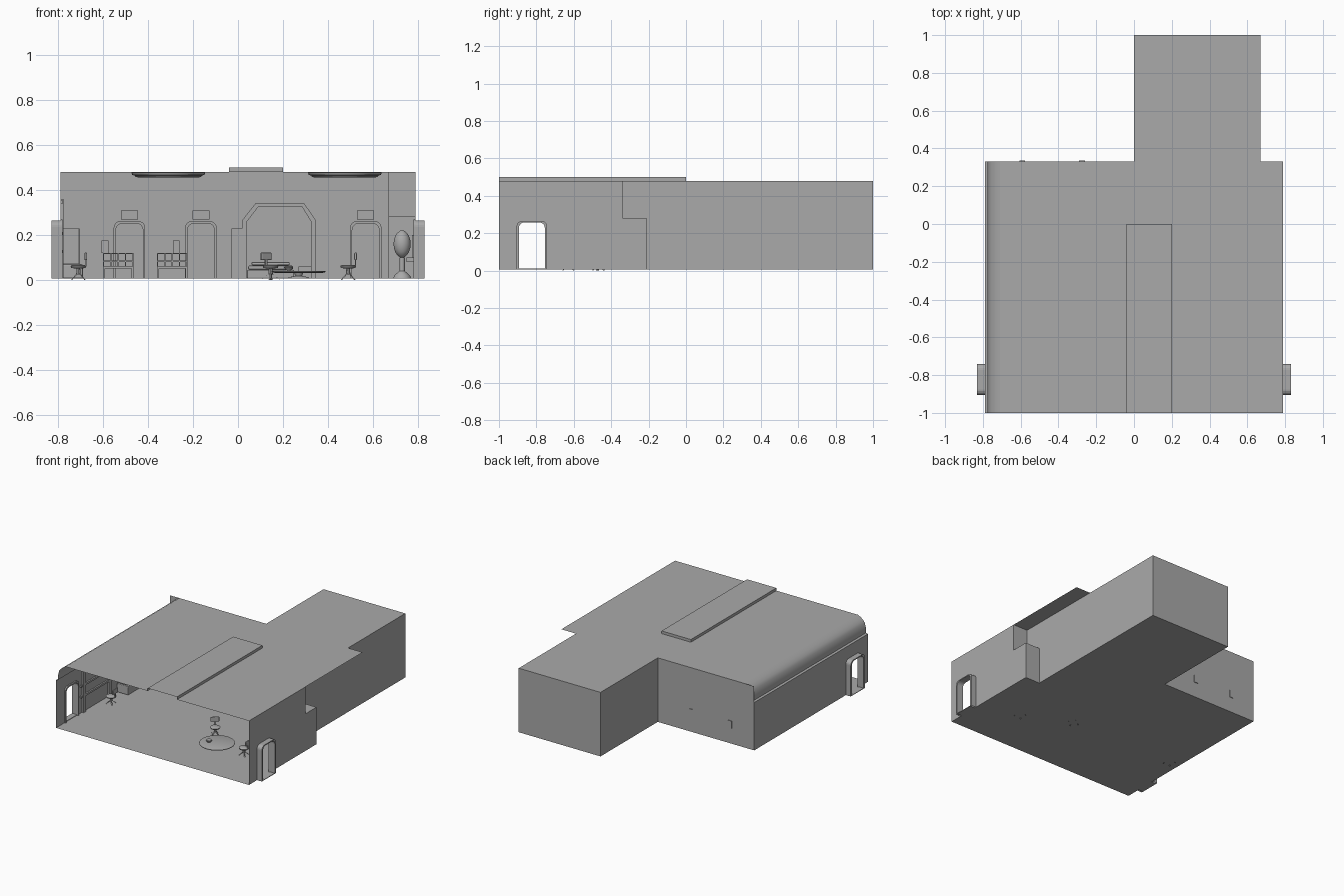
import bpy, bmesh, math
from mathutils import Vector

if "Cube" in bpy.data.objects:
    bpy.data.objects.remove(bpy.data.objects["Cube"])

grey = bpy.data.materials.new("plain grey")
grey.diffuse_color = (0.4, 0.4, 0.4, 1)
grey.use_nodes = True
grey.node_tree.nodes["Principled BSDF"].inputs["Base Color"].default_value = grey.diffuse_color
H, F = 0.48, 0.006          # ceiling and floor heights


def finish(name, bm, smooth=False):
    me = bpy.data.meshes.new(name)
    bm.to_mesh(me)
    bm.free()
    me.materials.append(grey)
    ob = bpy.data.objects.new(name, me)
    bpy.context.collection.objects.link(ob)
    if smooth:
        for p in me.polygons:
            p.use_smooth = True
        me.set_sharp_from_angle(angle=math.radians(40))
    return ob


def sheet(name, pts):
    bm = bmesh.new()
    bm.faces.new([bm.verts.new(p) for p in pts])
    return finish(name, bm)


def box(name, lo, hi, bevel=0):
    bm = bmesh.new()
    bmesh.ops.create_cube(bm, size=1)
    for v in bm.verts:
        v.co = [(l + h) / 2 + c * (h - l) for l, h, c in zip(lo, hi, v.co)]
    if bevel:
        bmesh.ops.bevel(bm, geom=bm.edges[:], offset=bevel, segments=2, profile=0.5, affect='EDGES')
    return finish(name, bm)


def lathe(name, x, y, profile, n=24, sy=1):
    """Turn (radius, z) points round a vertical axis."""
    bm = bmesh.new()
    rows = [[bm.verts.new((x + r * math.cos(i * math.tau / n), y + sy * r * math.sin(i * math.tau / n), z))
             for i in range(n)] for r, z in profile]
    for a, b in zip(rows, rows[1:]):
        for i in range(n):
            j = (i + 1) % n
            bm.faces.new((a[i], a[j], b[j], b[i]))
    bm.faces.new(rows[0][::-1])
    bm.faces.new(rows[-1])
    return finish(name, bm, True)


def arch(c, hw, top, r=0.03, n=5):
    """Door outline, open at the floor, as (across, z) points."""
    pts = [(c - hw, F)]
    for s, a0 in ((-1, math.pi), (1, math.pi / 2)):
        for i in range(n + 1):
            a = a0 - i / n * math.pi / 2
            pts.append((c + s * (hw - r) + r * math.cos(a), top - r + r * math.sin(a)))
    return pts + [(c + hw, F)]


def ring(name, inner, outer, place, d0, d1):
    """Solid frame between two open outlines, from depth d0 to d1."""
    bm = bmesh.new()
    rows = [[bm.verts.new(place(p, d)) for p in o]
            for o, d in ((inner, d0), (outer, d0), (outer, d1), (inner, d1))]
    for k in range(4):
        a, b = rows[k], rows[(k + 1) % 4]
        for i in range(len(a) - 1):
            bm.faces.new((a[i], a[i + 1], b[i + 1], b[i]))
    return finish(name, bm)


def on_side(p, x):
    return (x, p[0], p[1])


def on_back(p, y):
    return (p[0], y, p[1])


# floor and ceiling (the ceiling has a raised slot open at the front)
sheet("floor", [(x, y, F) for x, y in ((-.79, -1), (.79, -1), (.79, -.21), (.67, -.21), (.67, 1),
                                       (0, 1), (0, .33), (-.79, .33))])
sheet("ceiling", [(x, y, H) for x, y in ((-.71, -1), (-.04, -1), (-.04, 0), (.2, 0), (.2, -1), (.79, -1),
                                         (.79, .33), (.67, .33), (.67, 1), (0, 1), (0, .33), (-.71, .33))])
sheet("slot_top", [(-.04, -1, .5), (.2, -1, .5), (.2, 0, .5), (-.04, 0, .5)])
for x in (-.04, .2):
    sheet("slot_side", [(x, -1, H), (x, 0, H), (x, 0, .5), (x, -1, .5)])
sheet("slot_end", [(-.04, 0, H), (.2, 0, H), (.2, 0, .5), (-.04, 0, .5)])

# side walls with door openings and short door tunnels
DY = -.824
door = arch(DY, .069, .258)
door_out = arch(DY, .082, .265)
for s, back, top in ((1, -.34, H), (-1, .33, .36)):
    x = s * .79
    sheet("side_wall", [on_side(p, x) for p in [(-1, F)] + door + [(back, F), (back, top), (-1, top)]])
    ring("door_tunnel", door, door_out, on_side, x, s * .83)
    box("door_sill", (min(x, s * .83), DY - .07, F), (max(x, s * .83), DY + .07, F + .004))
    ring("inner_door_frame", door, arch(DY, .08, .268), on_side, x, s * .78)

# curved cove along the left wall top
cove = [(-.79, .36), (-.775, .365), (-.775, .395), (-.765, .435), (-.752, .452), (-.733, .468), (-.71, H)]
bm = bmesh.new()
rows = [[bm.verts.new((x, y, z)) for x, z in cove] for y in (-1, .33)]
for i in range(len(cove) - 1):
    bm.faces.new((rows[0][i], rows[0][i + 1], rows[1][i + 1], rows[1][i]))
finish("left_cove", bm, True)

# back walls and the rear room
sheet("back_wall", [(-.79, .33, F), (0, .33, F), (0, .33, H), (-.79, .33, H)])
sheet("rear_left_wall", [(0, .33, F), (0, 1, F), (0, 1, H), (0, .33, H)])
sheet("rear_wall", [(0, 1, F), (.67, 1, F), (.67, 1, H), (0, 1, H)])
sheet("right_inner_wall", [(.67, -.34, F), (.67, 1, F), (.67, 1, H), (.67, -.34, H)])
arch_in = [(.04, F), (.04, .26), (.09, .325), (.285, .325), (.325, .26), (.325, F)]
arch_out = [(.018, F), (.018, .265), (.08, .343), (.293, .343), (.347, .265), (.347, F)]
sheet("partition", [on_back(p, .33) for p in [(0, F)] + arch_in + [(.67, F), (.67, H), (0, H)]])
ring("archway_frame", arch_in, arch_out, on_back, .33, .315)
box("arch_post", (-.03, .31, F), (.018, .329, .23))

# niche in the right wall with an oval ornament
sheet("wall_above_niche", [(.67, -.34, .28), (.79, -.34, .28), (.79, -.34, H), (.67, -.34, H)])
sheet("niche_top", [(.67, -.34, .28), (.79, -.34, .28), (.79, -.21, .28), (.67, -.21, .28)])
sheet("niche_side", [(.79, -.34, F), (.79, -.21, F), (.79, -.21, .28), (.79, -.34, .28)])
sheet("niche_back", [(.67, -.21, F), (.79, -.21, F), (.79, -.21, .28), (.67, -.21, .28)])
lathe("niche_ornament", .73, -.27,
      [(max(.008, .038 * math.sin(i * math.pi / 10)), .16 - .06 * math.cos(i * math.pi / 10)) for i in range(11)])
lathe("ornament_stand", .73, -.27, [(.04, F), (.035, .02), (.012, .04), (.012, .1)])
sheet("wall_sconce_top", [(.79, -.6, .345), (.735, -.55, .325), (.79, -.5, .345)])
sheet("wall_sconce_bottom", [(.79, -.6, .30), (.735, -.55, .325), (.79, -.5, .30)])

# back wall doors with signs above
for c in (-.483, -.165, .568):
    sheet("door_panel", [on_back(p, .324) for p in arch(c, .06, .252)])
    ring("door_frame", arch(c, .06, .252), arch(c, .07, .262), on_back, .329, .316)
    box("door_sign", (c - .038, .318, .27), (c + .038, .329, .31))
    box("sign_face", (c - .03, .314, .277), (c + .03, .318, .303))

# ceiling lights
for x, y in ((.475, -.8), (-.31, -.47)):
    lathe("ceiling_light", x, y, [(.125, .455), (.145, .458), (.15, .465), (.16, .467), (.165, .479)], 32)


def chair(x, y, angle):
    """Swivel chair; the back faces along angle."""
    lathe("chair_seat", x, y, [(.012, .05), (.032, .054), (.035, .062), (.028, .067)], 16)
    lathe("chair_stem", x, y, [(.01, .025), (.008, .052)], 8)
    for k in range(4):
        a = angle + math.pi / 4 + k * math.pi / 2
        d = Vector((math.cos(a), math.sin(a), 0))
        w = Vector((-d.y, d.x, 0)) * .004
        o = Vector((x, y, 0))
        sheet("chair_leg", [o + w + Vector((0, 0, .035)), o - w + Vector((0, 0, .035)),
                            o + d * .042 - w, o + d * .042 + w])
    back = box("chair_back", (-.006, -.03, .088), (.006, .03, .122), .005)
    post = box("chair_post", (-.003, -.006, .06), (.003, .006, .09))
    for ob in (back, post):
        ob.location = (x + .033 * math.cos(angle), y + .033 * math.sin(angle), 0)
        ob.rotation_euler.z = angle


# round table and chairs
lathe("table_top", .27, -.63, [(.1, .03), (.12, .035), (.12, .039), (.115, .041)], 32)
lathe("table_base", .27, -.63, [(.05, F), (.045, .012), (.015, .018), (.02, .031)], 16)
lathe("table_bowl", .225, -.66, [(.008, .041), (.02, .055), (.018, .06)], 12)
chair(.145, -.474, 2.25)
chair(.49, -.63, 0)
chair(-.71, -.47, 0)

# slatted seats along the back wall
for x0, panel in ((-.6, -.592), (-.36, -.275)):
    x1 = x0 + .135
    box("bench_seat", (x0, .21, .05), (x1, .32, .062))
    for z in (.08, .115):
        box("bench_rail", (x0, .305, z), (x1, .318, z + .006))
    for i in range(5):
        x = x0 + i * .0325
        box("bench_slat", (x, .305, .05), (x + .005, .318, .12))
    for x in (x0, x1 - .008):
        for y in (.215, .305):
            box("bench_leg", (x, y, F), (x + .008, y + .01, .05))
    box("bench_screen", (panel - .015, .318, .12), (panel + .015, .335, .175))

# console on the left wall, wall rails and posts
box("console_desk", (-.785, -.3, F), (-.69, -.1, .07), .006)
box("console_back", (-.785, -.29, .07), (-.705, -.25, .23), .004)
for z in (.12, .2, .34):
    box("left_wall_rail", (-.789, -.72, z), (-.778, .329, z + .014))
for y in (-.7, -.4, -.05, .25):
    box("left_wall_post", (-.789, y, F), (-.776, y + .03, .36))
box("right_wall_shelf", (.75, -.7, .08), (.789, -.4, .1))
box("right_wall_panel", (.775, -.68, .1), (.789, -.42, .2))

# bed in the rear room
box("bed_base", (.04, .5, F), (.25, .88, .045), .005)
box("mattress", (.045, .505, .045), (.245, .875, .065), .008)
box("pillow", (.06, .8, .065), (.23, .865, .08), .006)
box("bedside_table", (.27, .8, F), (.34, .87, .06))
